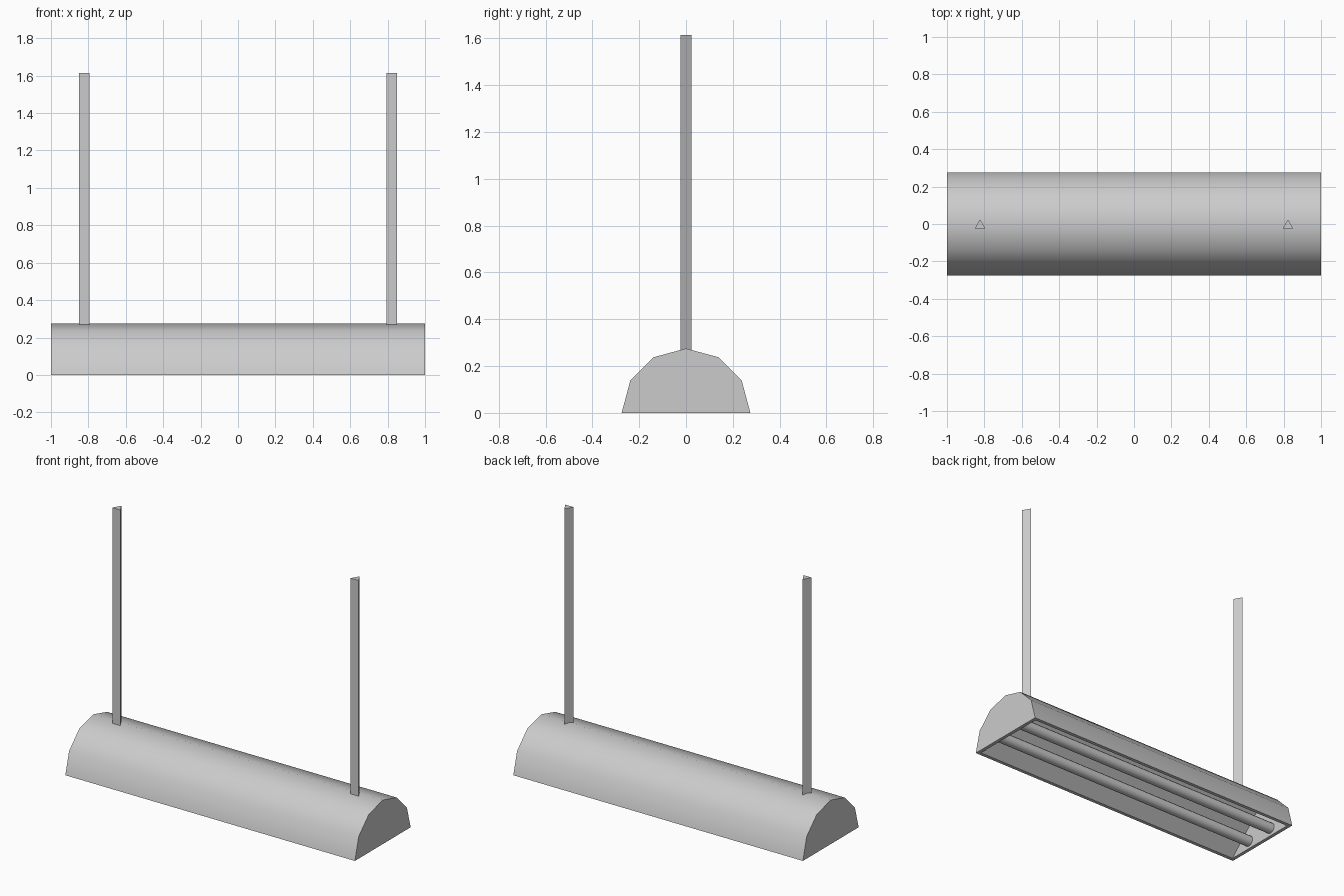
import bpy, bmesh, math
from mathutils import Matrix

cube = bpy.data.objects.get("Cube")
if cube:
    bpy.data.objects.remove(cube)

grey = bpy.data.materials.new("light_grey_metal")
grey.use_nodes = True
colour = (0.6, 0.6, 0.6, 1)
grey.diffuse_color = colour
grey.node_tree.nodes["Principled BSDF"].inputs["Base Color"].default_value = colour

R, HALF, RIM = 0.275, 1.0, 0.022


def finish(bm, name, angle):
    bmesh.ops.recalc_face_normals(bm, faces=bm.faces)
    mesh = bpy.data.meshes.new(name)
    bm.to_mesh(mesh)
    bm.free()
    mesh.materials.append(grey)
    obj = bpy.data.objects.new(name, mesh)
    bpy.context.collection.objects.link(obj)
    bpy.ops.object.select_all(action="DESELECT")
    obj.select_set(True)
    bpy.context.view_layer.objects.active = obj
    bpy.ops.object.shade_smooth_by_angle(angle=math.radians(angle))
    return obj


def add_shell(bm, profile, half):
    """Open-bottomed trough with closed ends; returns its bottom corners."""
    ends = [[bm.verts.new((x, y, z)) for y, z in profile] for x in (-half, half)]
    for ring in ends:
        bm.faces.new(ring)
    for i in range(len(profile) - 1):
        bm.faces.new((ends[0][i], ends[0][i + 1], ends[1][i + 1], ends[1][i]))
    return [ends[0][0], ends[1][0], ends[1][-1], ends[0][-1]]


# Housing: half-round outside, V-shaped reflector inside, flat rim below
bm = bmesh.new()
arch = [(R * math.cos(i * math.pi / 6), R * math.sin(i * math.pi / 6)) for i in range(7)]
vee = [(R - RIM, 0), (0, R - 0.03), (RIM - R, 0)]
outer = add_shell(bm, arch, HALF)
inner = add_shell(bm, vee, HALF - RIM)
for i in range(4):
    j = (i + 1) % 4
    bm.faces.new((outer[i], outer[j], inner[j], inner[i]))
finish(bm, "lamp_housing", 40)

# Two fluorescent tubes running between the end walls
for side, name in ((1, "back_tube"), (-1, "front_tube")):
    bm = bmesh.new()
    place = Matrix.Translation((0, side * 0.1, 0.05)) @ Matrix.Rotation(math.pi / 2, 4, "Y")
    bmesh.ops.create_cone(bm, cap_ends=True, segments=12, radius1=0.034, radius2=0.034,
                          depth=2 * (HALF - RIM), matrix=place)
    finish(bm, name, 40)

# Triangular hanging rods
for side, name in ((1, "left_rod"), (-1, "right_rod")):
    bm = bmesh.new()
    low, high, rad = 0.265, 1.615, 0.0325
    place = Matrix.Translation((side * 0.823, -rad / 4, (low + high) / 2))
    bmesh.ops.create_cone(bm, cap_ends=True, segments=3, radius1=rad, radius2=rad,
                          depth=high - low, matrix=place)
    finish(bm, name, 30)
